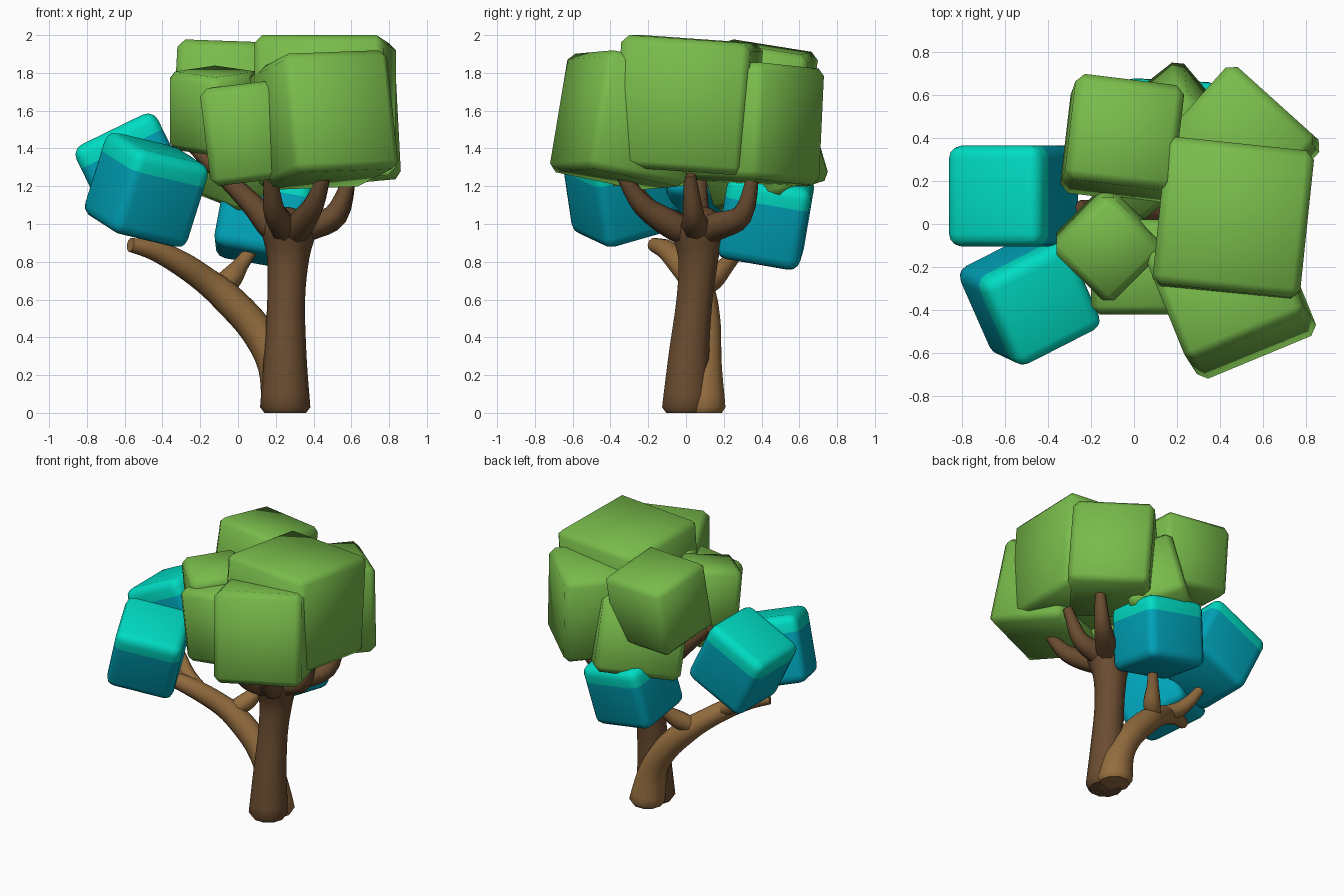
import bpy, bmesh, math
from mathutils import Vector, Euler

if "Cube" in bpy.data.objects:
    bpy.data.objects.remove(bpy.data.objects["Cube"])


def material(name, rgb):
    m = bpy.data.materials.new(name)
    m.diffuse_color = (*rgb, 1)
    m.use_nodes = True
    m.node_tree.nodes["Principled BSDF"].inputs["Base Color"].default_value = m.diffuse_color
    return m


GREEN = material("leaf green", (0.19, 0.50, 0.07))
TEAL = material("bright teal", (0.0, 0.72, 0.55))
BLUE = material("deep turquoise", (0.0, 0.38, 0.50))
DARK = material("dark bark", (0.145, 0.073, 0.03))
LIGHT = material("light bark", (0.30, 0.155, 0.05))


def finish(name, bm, mats, angle):
    bmesh.ops.recalc_face_normals(bm, faces=bm.faces[:])
    me = bpy.data.meshes.new(name)
    bm.to_mesh(me)
    bm.free()
    for m in mats:
        me.materials.append(m)
    ob = bpy.data.objects.new(name, me)
    bpy.context.collection.objects.link(ob)
    bpy.ops.object.select_all(action='DESELECT')
    ob.select_set(True)
    bpy.context.view_layer.objects.active = ob
    bpy.ops.object.shade_smooth_by_angle(angle=math.radians(angle))
    return ob


def block(name, centre, size, rot, mats, bevel, segments, cap=None):
    """Tilted rounded box; cap is the depth of the brighter top layer."""
    bm = bmesh.new()
    bmesh.ops.create_cube(bm, size=1)
    bmesh.ops.scale(bm, vec=size, verts=bm.verts[:])
    bmesh.ops.bevel(bm, geom=bm.verts[:] + bm.edges[:], offset=bevel,
                    segments=segments, profile=0.5, affect='EDGES')
    if cap:
        level = size[2] / 2 - cap
        bmesh.ops.bisect_plane(bm, geom=bm.verts[:] + bm.edges[:] + bm.faces[:],
                               plane_co=(0, 0, level), plane_no=(0, 0, 1))
        for f in bm.faces:
            f.material_index = 1 if f.calc_center_median().z < level else 0
    ob = finish(name, bm, mats, 60)
    ob.location = centre
    ob.rotation_euler = Euler([math.radians(a) for a in rot])


def spline(pts, steps=4):
    """Catmull-Rom through (x, y, z, radius) points."""
    p = [Vector(q) for q in pts]
    p = [2 * p[0] - p[1]] + p + [2 * p[-1] - p[-2]]
    out = []
    for i in range(1, len(p) - 2):
        a, b, c, d = p[i - 1:i + 3]
        for s in range(steps):
            t = s / steps
            out.append(0.5 * (2 * b + (c - a) * t + (2 * a - 5 * b + 4 * c - d) * t * t
                              + (3 * b - a - 3 * c + d) * t ** 3))
    return out + [p[-2]]


def limb(name, pts, mat, sides=10, foot=None):
    """Tapered tube; foot is the radius of an extra flat ring on the ground."""
    path = spline(pts)
    if foot:
        path.insert(0, Vector((pts[0][0], pts[0][1], 0, foot)))
    bm = bmesh.new()
    rings = []
    side = Vector((1, 0, 0))
    for i, q in enumerate(path):
        axis = (path[min(i + 1, len(path) - 1)] - path[max(i - 1, 0)]).to_3d().normalized()
        if foot and i < 2:
            axis = Vector((0, 0, 1))
        side = (side - axis * side.dot(axis)).normalized()
        other = axis.cross(side)
        rings.append([bm.verts.new(q.to_3d() + q.w * (
            side * math.cos(2 * math.pi * k / sides) + other * math.sin(2 * math.pi * k / sides)))
            for k in range(sides)])
    for a, b in zip(rings, rings[1:]):
        for k in range(sides):
            n = (k + 1) % sides
            bm.faces.new((a[k], a[n], b[n], b[k]))
    bm.faces.new(rings[0])
    bm.faces.new(rings[-1])
    finish(name, bm, [mat], 50)


# Green crown: centre, size, rotation in degrees
crown = [
    ((0.46, 0.01, 1.63), (0.69, 0.69, 0.70), (-4, 0, -6)),
    ((0.45, -0.315, 1.55), (0.60, 0.57, 0.64), (-11, -2, 22.5)),
    ((0.49, 0.36, 1.53), (0.55, 0.54, 0.62), (0, -4, -42)),
    ((-0.055, 0.395, 1.69), (0.51, 0.50, 0.50), (-9, 2, -7)),
    ((-0.12, -0.09, 1.60), (0.38, 0.38, 0.42), (6, -6, 45)),
    ((0.03, -0.20, 1.48), (0.41, 0.44, 0.52), (0, -7, 0)),
    ((0.11, 0.385, 1.40), (0.59, 0.40, 0.52), (14, -9, 38)),
]
for i, (c, s, r) in enumerate(crown):
    block(f"green_leaf_block_{i + 1}", c, s, r, [GREEN], 0.04, 1)

# Turquoise blocks with a brighter top layer
side_leaves = [
    ((-0.485, -0.345, 1.18), (0.46, 0.46, 0.47), (15, 12, 27)),
    ((-0.56, 0.13, 1.285), (0.48, 0.47, 0.48), (0, -26, 0)),
    ((0.14, 0.42, 1.035), (0.47, 0.45, 0.45), (-10, 10, -3)),
]
for i, (c, s, r) in enumerate(side_leaves):
    block(f"turquoise_leaf_block_{i + 1}", c, s, r, [TEAL, BLUE], 0.06, 3, cap=0.115)

# Main dark trunk, swelling where the branches leave
limb("main_trunk", [(0.25, 0.0, 0.03, .133), (0.25, 0.015, 0.3, .113),
                    (0.255, 0.045, 0.6, .100), (0.265, 0.065, 0.82, .112),
                    (0.27, 0.06, 0.98, .148), (0.275, 0.055, 1.05, .11),
                    (0.28, 0.05, 1.08, .04)], DARK, 10, foot=.11)

# Dark branches: bend point and tip
branches = [
    ((0.40, -0.23, 1.10), (0.465, -0.35, 1.28)),
    ((0.51, 0.04, 1.05), (0.60, 0.02, 1.26)),
    ((0.53, 0.30, 1.05), (0.60, 0.36, 1.28)),
    ((0.05, 0.06, 1.13), (-0.25, 0.08, 1.42)),
    ((0.19, -0.20, 1.08), (0.17, -0.34, 1.28)),
]
for i, (b, t) in enumerate(branches):
    mid = (0.27 * .6 + b[0] * .4, 0.06 * .6 + b[1] * .4, 0.985, .075)
    limb(f"main_branch_{i + 1}", [(0.265, 0.06, 0.92, .05), mid, (*b, .057), (*t, .032)], DARK, 8)

# Lighter leaning second trunk and its forks
limb("side_trunk", [(0.25, 0.09, 0.03, .125), (0.20, 0.095, 0.26, .098),
                    (0.09, 0.10, 0.45, .088), (-0.06, 0.08, 0.61, .083),
                    (-0.17, 0.04, 0.70, .072), (-0.30, -0.03, 0.79, .066),
                    (-0.44, -0.10, 0.86, .055), (-0.57, -0.17, 0.89, .038)],
     LIGHT, 10, foot=.105)
limb("side_branch_right", [(-0.13, 0.06, 0.65, .05), (-0.04, 0.14, 0.71, .062),
                           (0.02, 0.22, 0.79, .043), (0.10, 0.31, 0.90, .03)], LIGHT, 8)
limb("side_branch_left", [(-0.28, -0.02, 0.79, .05), (-0.40, 0.0, 0.86, .052),
                          (-0.48, 0.03, 0.95, .042), (-0.55, 0.05, 1.06, .03)], LIGHT, 8)
